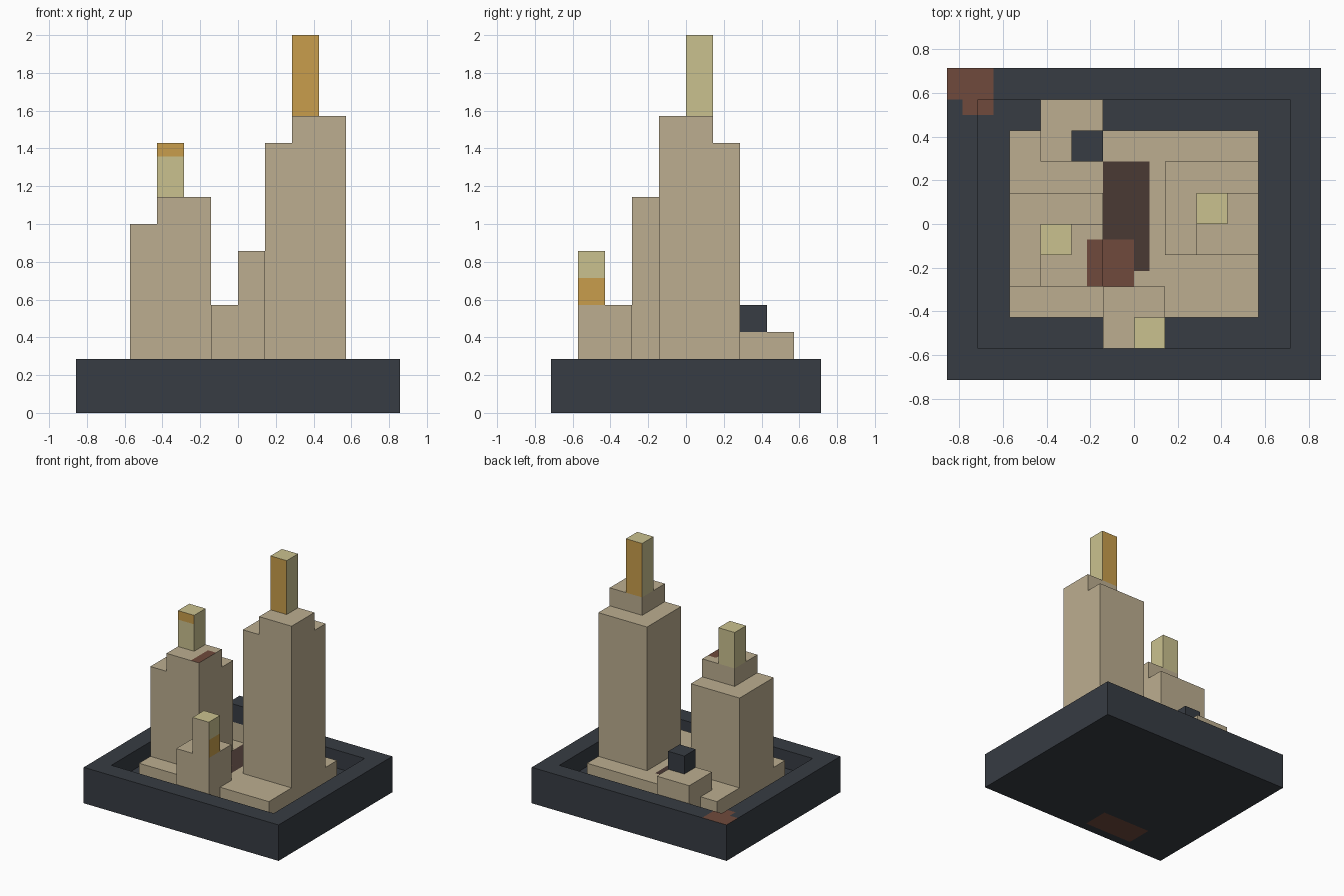
import bpy
import bmesh
from mathutils import Vector

old = bpy.data.objects.get("Cube")
if old:
    bpy.data.objects.remove(old, do_unlink=True)

U = 1 / 7  # one grid block


def material(name, hex_code):
    channels = [int(hex_code[i:i + 2], 16) / 255 for i in (0, 2, 4)]
    color = [c / 12.92 if c < 0.04 else ((c + 0.055) / 1.055) ** 2.4 for c in channels] + [1]
    mat = bpy.data.materials.new(name)
    mat.use_nodes = True
    mat.diffuse_color = color
    for node in mat.node_tree.nodes:
        if node.type == "BSDF_PRINCIPLED":
            node.inputs["Base Color"].default_value = color
    return mat


PALETTE = [
    material("sandstone", "bcae90"),
    material("charcoal", "373c43"),
    material("pale_yellow", "cac18f"),
    material("amber", "c89e4c"),
    material("rust", "704a3c"),
    material("dark_brown", "4a3a34"),
]
SAND, CHARCOAL, YELLOW, AMBER, RUST, BROWN = range(len(PALETTE))


def box(name, lo, hi, color, rule=None, cuts=(), recess=False):
    """Box between two block corners, cut along planes and coloured by a rule."""
    lo, hi = Vector(lo), Vector(hi)
    bm = bmesh.new()
    bmesh.ops.create_cube(bm, size=1)
    for v in bm.verts:
        v.co = (lo + hi) / 2 + v.co * (hi - lo)
    bm.normal_update()
    if recess:
        top = [f for f in bm.faces if f.normal.z > 0.9]
        # ring for the rim, then walls down to the recessed floor
        bmesh.ops.inset_region(bm, faces=top, thickness=1, use_even_offset=True)
        walls = bmesh.ops.extrude_discrete_faces(bm, faces=top)["faces"]
        for v in walls[0].verts:
            v.co.z -= 1
    for axis, positions in cuts:
        normal = Vector([float(axis == a) for a in "xyz"])
        for p in positions:
            geom = bm.verts[:] + bm.edges[:] + bm.faces[:]
            bmesh.ops.bisect_plane(bm, geom=geom, plane_co=normal * p, plane_no=normal)
    bm.normal_update()
    for f in bm.faces:
        painted = rule(f.calc_center_median(), f.normal) if rule else None
        f.material_index = color if painted is None else painted
    bmesh.ops.scale(bm, vec=(U, U, U), verts=bm.verts)
    mesh = bpy.data.meshes.new(name)
    bm.to_mesh(mesh)
    bm.free()
    for mat in PALETTE:
        mesh.materials.append(mat)
    obj = bpy.data.objects.new(name, mesh)
    bpy.context.collection.objects.link(obj)
    return obj


# Base tray, with a rust stain on a rim corner and one underneath
def base_paint(c, n):
    if n.z > 0.9 and c.x < -4.5 and c.y > 3.5 and not (c.x < -5.5 and c.y < 4):
        return RUST
    if n.z < -0.9 and -3.5 < c.x < -0.5 and -4.5 < c.y < -3:
        return RUST


box("base_tray", (-6, -5, 0), (6, 5, 2), CHARCOAL, base_paint,
    [("x", (-5.5, -4.5, -3.5, -0.5)), ("y", (-4.5, -3, 3.5, 4))], recess=True)


# Ground slab with stains between the towers
def slab_paint(c, n):
    if n.z > 0.9:
        if -1.5 < c.x < 0 and -2 < c.y < -0.5:
            return RUST
        if -1 < c.x < 0.5 and -1.5 < c.y < 2:
            return BROWN


box("ground_slab", (-4, -3, 1), (4, 3, 2), SAND, slab_paint,
    [("x", (-1.5, -1, 0, 0.5)), ("y", (-2, -1.5, -0.5, 2))])

# Tall tower
box("tall_tower_body", (1, -1, 2), (4, 2, 10), SAND)
box("tall_tower_step", (2, -1, 10), (4, 1, 11), SAND)
box("tall_tower_cap", (2, 0, 11), (3, 1, 14), YELLOW,
    lambda c, n: AMBER if abs(n.y) > 0.9 else None)

# Middle tower
box("middle_tower_body", (-4, -2, 2), (-1, 1, 7), SAND)
box("middle_tower_step", (-3, -2, 7), (-1, 0, 8), SAND,
    lambda c, n: RUST if n.z > 0.9 and c.x > -1.5 and c.y < -0.5 else None,
    [("x", (-1.5,)), ("y", (-0.5,))])
box("middle_tower_cap", (-3, -1, 8), (-2, 0, 10), YELLOW,
    lambda c, n: AMBER if n.y < -0.9 and c.z > 9.5 else None, [("z", (9.5,))])


# Small front tower
def small_cap_paint(c, n):
    if n.y < -0.9:
        return SAND
    if n.x > 0.9 and c.z < 5:
        return AMBER


box("small_tower_body", (-1, -4, 1), (1, -2, 4), SAND)
box("small_tower_cap", (0, -4, 4), (1, -3, 6), YELLOW, small_cap_paint, [("z", (5,))])

# Low back block with a dark cube
box("back_block", (-3, 2, 1), (-1, 4, 3), SAND)
box("back_block_cube", (-2, 2, 3), (-1, 3, 4), CHARCOAL)
